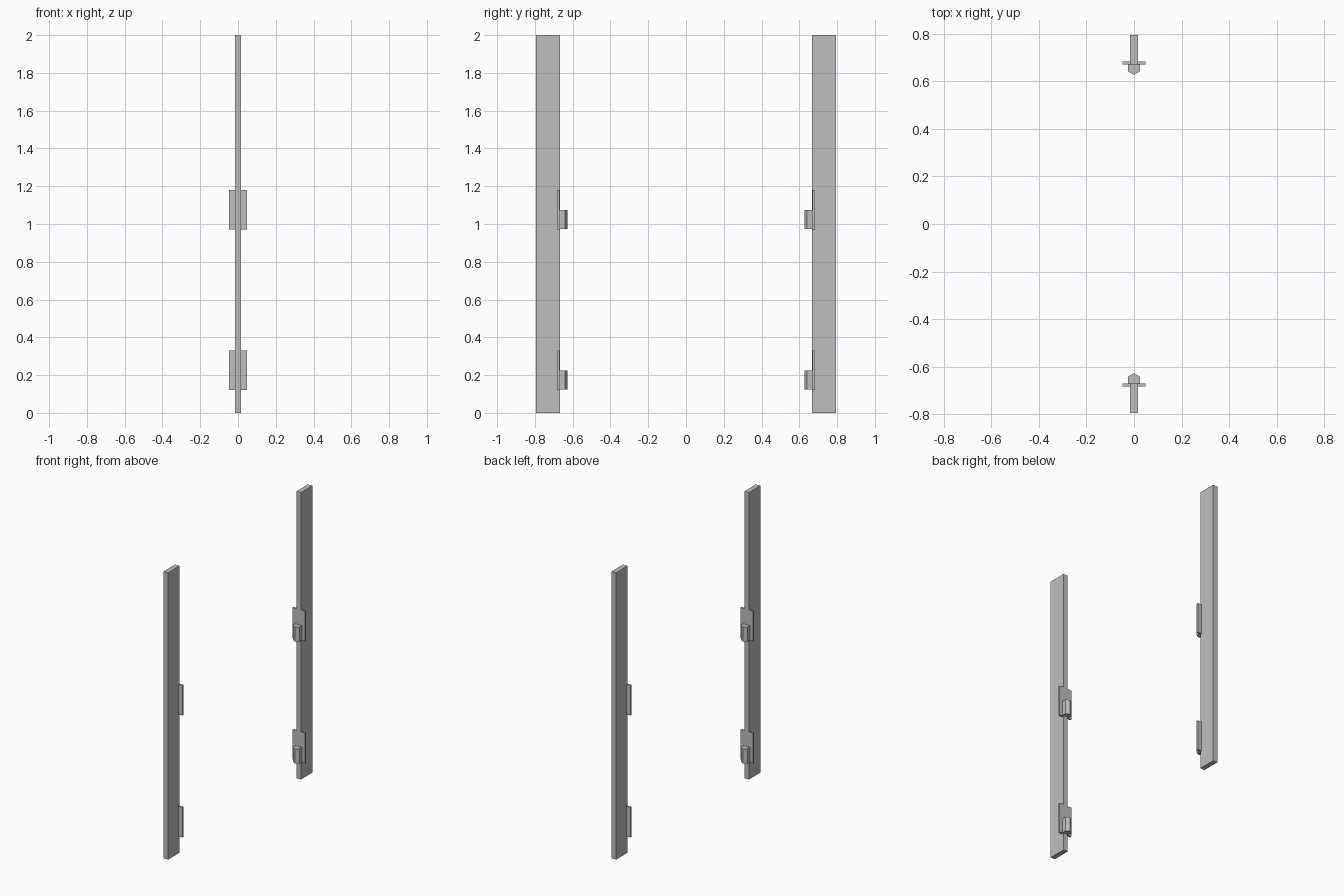
import bpy
import math

cube = bpy.data.objects.get("Cube")
if cube:
    bpy.data.objects.remove(cube, do_unlink=True)

# Single plain grey finish
grey = bpy.data.materials.new("plain_grey")
grey.use_nodes = True
colour = (0.52, 0.52, 0.52, 1)
grey.diffuse_color = colour
grey.node_tree.nodes["Principled BSDF"].inputs["Base Color"].default_value = colour


def finish(name):
    obj = bpy.context.object
    obj.name = name
    obj.data.materials.append(grey)


def box(name, width, y0, y1, z0, z1):
    bpy.ops.mesh.primitive_cube_add(size=1, location=(0, (y0 + y1) / 2, (z0 + z1) / 2))
    bpy.context.object.scale = (width, abs(y1 - y0), z1 - z0)
    bpy.ops.object.transform_apply(location=False, rotation=False, scale=True)
    finish(name)


def barrel(name, y, z0, z1):
    # Six-sided hinge barrel with a corner pointing inward
    bpy.ops.mesh.primitive_cylinder_add(vertices=6, radius=0.028, depth=z1 - z0,
                                        location=(0, y, (z0 + z1) / 2))
    finish(name)


# Two facing posts, each with a lower and an upper hinge
for end, side in (("front", -1), ("back", 1)):
    box(end + "_post", 0.034, side * 0.668, side * 0.794, 0, 2)
    for level, z in (("lower", 0.12), ("upper", 0.97)):
        box(f"{end}_{level}_hinge_plate", 0.096, side * 0.67, side * 0.682, z, z + 0.21)
        barrel(f"{end}_{level}_hinge_barrel", side * 0.655, z + 0.003, z + 0.105)
